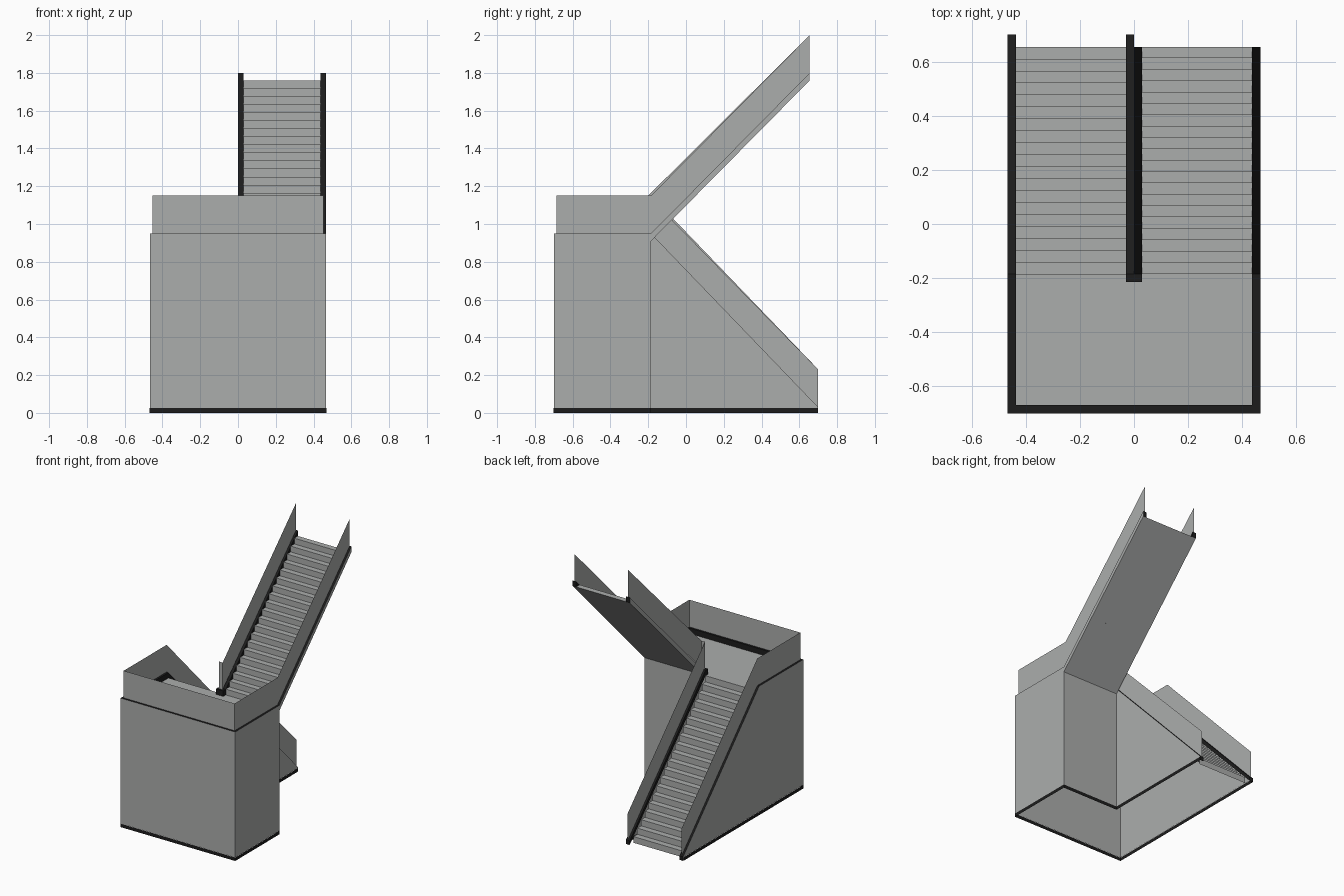
import bpy, bmesh

if "Cube" in bpy.data.objects:
    bpy.data.objects.remove(bpy.data.objects["Cube"])


def material(name, rgb):
    m = bpy.data.materials.new(name)
    m.diffuse_color = (*rgb, 1)
    m.use_nodes = True
    m.node_tree.nodes["Principled BSDF"].inputs["Base Color"].default_value = m.diffuse_color
    return m


GREY = material("concrete grey", (0.41, 0.42, 0.415))
BLACK = material("trim black", (0.012, 0.012, 0.012))

W, WI, WP = 0.467, 0.437, 0.452      # outer, inner and panel half widths
F, B, LOW, UP = -0.7, -0.185, 0.7, 0.655   # front, landing edge, flight ends
FLOOR, CURB, N = 0.91, 0.04, 20
TOP, RIM, BASE = 1.76, FLOOR + CURB, 0.025


def loft(name, rows, mats, closed=False, rule=None):
    """Join rows of points with quads; rule(column) picks the material."""
    bm = bmesh.new()
    vs = [[bm.verts.new(p) for p in r] for r in rows]
    n = len(rows[0])
    for a, b in zip(vs, vs[1:]):
        for j in range(n if closed else n - 1):
            f = bm.faces.new((a[j], a[(j + 1) % n], b[(j + 1) % n], b[j]))
            f.material_index = rule(j) if rule else 0
    if closed:
        for r in (vs[0], vs[-1]):
            bm.faces.new(r).material_index = len(mats) - 1
    bmesh.ops.remove_doubles(bm, verts=bm.verts, dist=1e-5)
    bmesh.ops.recalc_face_normals(bm, faces=bm.faces)
    return finish(name, bm, mats)


def finish(name, bm, mats):
    me = bpy.data.meshes.new(name)
    bm.to_mesh(me)
    bm.free()
    for m in mats:
        me.materials.append(m)
    ob = bpy.data.objects.new(name, me)
    bpy.context.collection.objects.link(ob)
    return ob


def polygon(name, pts, mat=GREY):
    bm = bmesh.new()
    bm.faces.new([bm.verts.new(p) for p in pts])
    return finish(name, bm, [mat])


def curb(name, path):
    """Kerb along (outer xy, inner xy, top z): grey outside, black top and inside."""
    rows = []
    for o, i, z in path:
        low = max(z - CURB, 0)
        rows.append([(*o, low), (*o, z), (*i, z), (*i, low)])
    return loft(name, rows, [GREY, BLACK], True, lambda j: 1 if j in (1, 2) else 0)


def panel(name, path):
    return loft(name, [[(x, y, z), (x, y, z + 0.2)] for x, y, z in path], [GREY])


def flight(name, x0, x1, profile):
    return loft(name, [[(x0, y, z), (x1, y, z)] for y, z in profile], [GREY])


# Outer kerb round the landing and along both flights, and the central one
curb("outer_curb", [((-W, LOW), (-WI, LOW), 0.03), ((-W, B), (-WI, B), RIM),
                    ((-W, F), (-WI, F + 0.03), RIM), ((W, F), (WI, F + 0.03), RIM),
                    ((W, B), (WI, B), RIM), ((W, UP), (WI, UP), TOP + CURB)])
c = 0.03
curb("centre_curb", [((0, LOW), (-c, LOW), 0.03), ((0, B), (-c, B), RIM),
                     ((0, B), (-c, B - c), RIM), ((0, B), (c, B - c), RIM),
                     ((0, B), (c, B), RIM), ((0, UP), (c, UP), TOP + CURB)])

# Thin balustrade panels standing on the kerbs
panel("outer_balustrade", [(-WP, LOW, 0.03), (-WP, B, RIM), (-WP, F + 0.015, RIM),
                           (WP, F + 0.015, RIM), (WP, B, RIM), (WP, UP, TOP + CURB)])
panel("centre_balustrade", [(-0.015, LOW, 0.03), (-0.015, B - 0.015, RIM),
                            (0.015, B - 0.015, RIM), (0.015, UP, TOP + CURB)])

# Stepped flights
down, up = [], []
for k in range(N):
    y = B + (UP - B) * k / (N - 1)
    down += [(y, FLOOR * (1 - k / N)), (y, FLOOR * (1 - (k + 1) / N))]
    y = B + (UP - B) * k / N
    up += [(y, FLOOR + (TOP - FLOOR) * k / N), (y, FLOOR + (TOP - FLOOR) * (k + 1) / N)]
up.append((UP, TOP))
flight("lower_flight", -WI, -c, down)
flight("upper_flight", c, WI, up)
flight("upper_flight_underside", c, WI, [(B, FLOOR), (UP, TOP)])
flight("landing_floor", -WI, WI, [(F + 0.03, FLOOR), (B, FLOOR)])

# Walls of the hollow body, open underneath
cut = LOW - (LOW - B) * BASE / FLOOR
for name, x, y in (("left_wall", -W, F), ("centre_wall", 0, B)):
    pts = [(x, y, BASE), (x, y, FLOOR), (x, B, FLOOR), (x, cut, BASE)]
    polygon(name, pts if y != B else pts[1:2] + pts[3:] + pts[:1])
loft("landing_walls", [[(x, y, BASE), (x, y, FLOOR)] for x, y in
                       ((-W, F), (W, F), (W, B), (0, B))], [GREY])

# Black skirting round the foot, slightly proud of the walls
e = 0.001
loft("skirting", [[(x, y, 0), (x, y, BASE)] for x, y in
                  ((e, LOW), (e, B + e), (W + e, B + e), (W + e, F - e),
                   (-W - e, F - e), (-W - e, LOW))], [BLACK])
